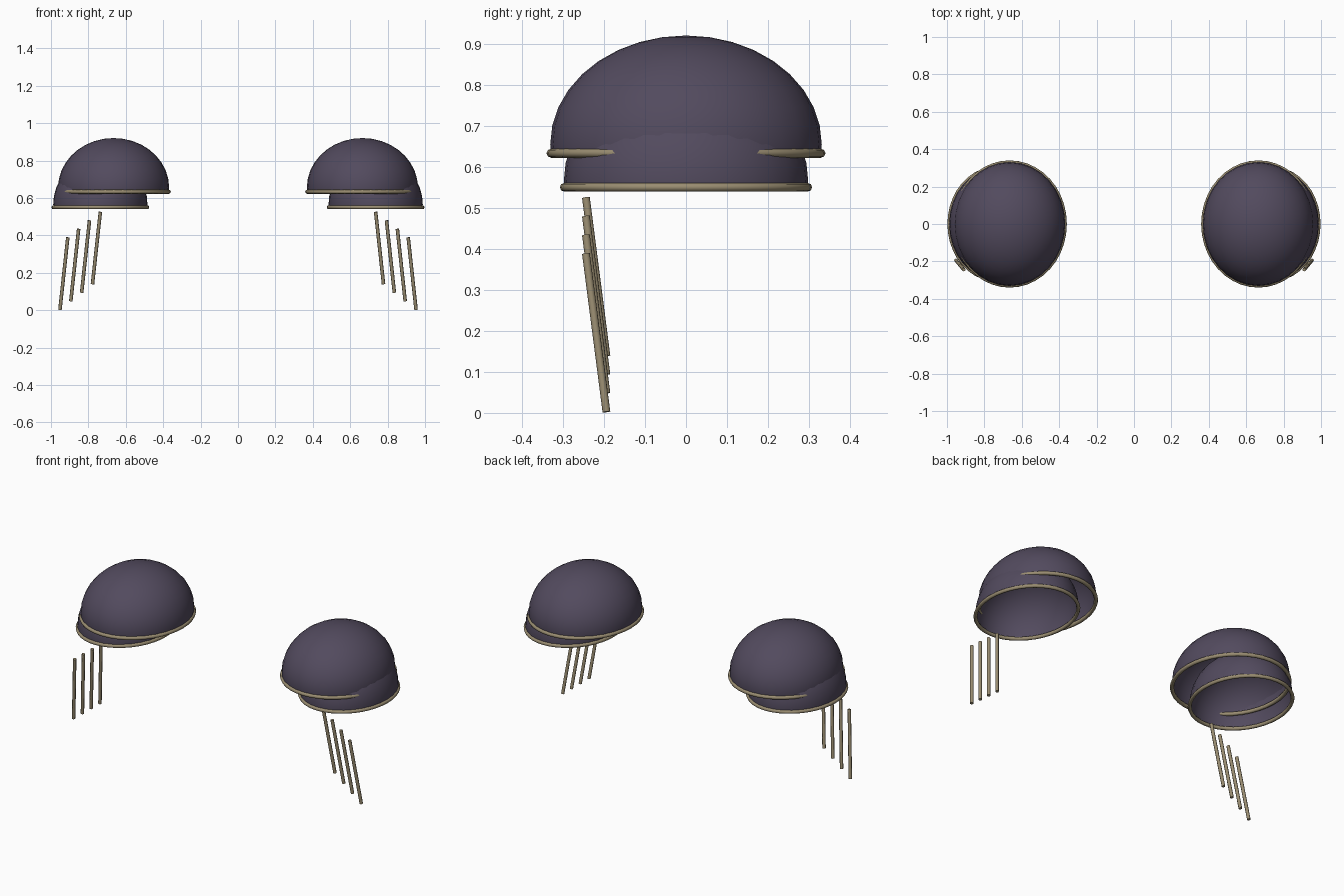
import bpy, bmesh, math
from mathutils import Vector, Matrix

if "Cube" in bpy.data.objects:
    bpy.data.objects.remove(bpy.data.objects["Cube"])


def material(name, rgb):
    m = bpy.data.materials.new(name)
    m.diffuse_color = (*rgb, 1)
    m.use_nodes = True
    m.node_tree.nodes["Principled BSDF"].inputs["Base Color"].default_value = m.diffuse_color
    return m


PURPLE = material("dusky_purple", (0.085, 0.069, 0.112))
BRONZE = material("dull_bronze", (0.32, 0.265, 0.165))


def finish(bm, name, mat, angle=40):
    """Turn a bmesh into a smooth object mirrored across x = 0."""
    me = bpy.data.meshes.new(name)
    bm.to_mesh(me)
    bm.free()
    me.materials.append(mat)
    ob = bpy.data.objects.new(name, me)
    bpy.context.collection.objects.link(ob)
    bpy.ops.object.select_all(action='DESELECT')
    ob.select_set(True)
    bpy.context.view_layer.objects.active = ob
    bpy.ops.object.shade_smooth_by_angle(angle=math.radians(angle))
    mirror = ob.modifiers.new("mirror", 'MIRROR')
    mirror.use_mirror_merge = False
    return ob


def dome(name, centre, radii, base):
    """Open ellipsoid shell cut off flat at height base."""
    bm = bmesh.new()
    bmesh.ops.create_uvsphere(bm, u_segments=32, v_segments=18, radius=1)
    bm.transform(Matrix.Translation(centre) @ Matrix.Diagonal((*radii, 1)))
    bmesh.ops.bisect_plane(bm, geom=bm.verts[:] + bm.edges[:] + bm.faces[:],
                           plane_co=(0, 0, base), plane_no=(0, 0, 1),
                           clear_inner=True)
    return finish(bm, name, PURPLE)


def rim(name, x, z, rx, ry, r, n=40, k=8):
    """Elliptical tube around a dome edge."""
    bm = bmesh.new()
    rings = []
    for i in range(n):
        a = 2 * math.pi * i / n
        ring = []
        for j in range(k):
            b = 2 * math.pi * j / k
            d = r * math.cos(b)
            ring.append(bm.verts.new((x + (rx + d) * math.cos(a),
                                      (ry + d) * math.sin(a),
                                      z + r * math.sin(b))))
        rings.append(ring)
    for i in range(n):
        p, q = rings[i], rings[(i + 1) % n]
        for j in range(k):
            h = (j + 1) % k
            bm.faces.new((p[j], q[j], q[h], p[h]))
    bmesh.ops.recalc_face_normals(bm, faces=bm.faces[:])
    return finish(bm, name, BRONZE, 60)


def rod(name, top, bottom, r=0.0095):
    """Slim capped rod between two points."""
    top, bottom = Vector(top), Vector(bottom)
    axis = top - bottom
    bm = bmesh.new()
    bmesh.ops.create_cone(bm, cap_ends=True, segments=8, radius1=r, radius2=r,
                          depth=axis.length)
    bm.transform(Matrix.Translation((top + bottom) / 2)
                 @ axis.to_track_quat('Z', 'Y').to_matrix().to_4x4())
    return finish(bm, name, BRONZE, 50)


# Overlapping shoulder domes with their rims
dome("upper_dome", (0.665, 0, 0.655), (0.297, 0.331, 0.265), 0.633)
rim("upper_rim", 0.665, 0.633, 0.295, 0.329, 0.011)
dome("lower_dome", (0.736, 0, 0.565), (0.252, 0.298, 0.255), 0.55)
rim("lower_rim", 0.736, 0.55, 0.251, 0.297, 0.0105)

# Four hanging rods, stepping down towards the outside
for i in range(4):
    x, z = 0.736 + 0.058 * i, 0.525 - 0.0455 * i
    rod(f"hanging_rod_{i + 1}", (x, -0.244, z), (x + 0.042, -0.194, z - 0.386))
